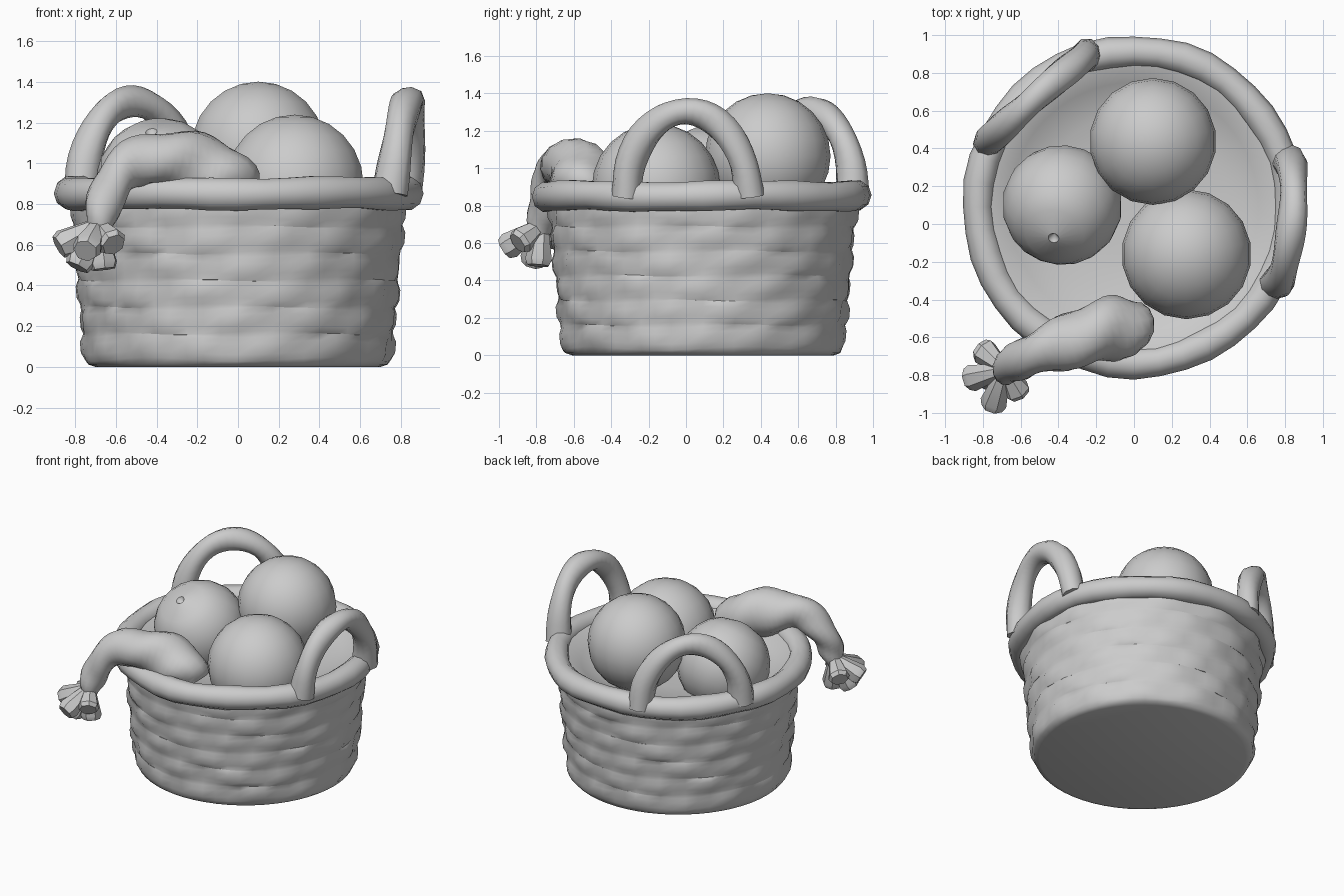
import bpy, bmesh, math
from math import sin, cos, pi, tau, radians
from mathutils import Vector, Matrix

cube = bpy.data.objects.get("Cube")
if cube:
    bpy.data.objects.remove(cube)

CENTRE = Vector((0, 0.09, 0))

clay = bpy.data.materials.new("plain_grey")
clay.use_nodes = True
GREY = (0.6, 0.6, 0.6, 1)
clay.diffuse_color = GREY
clay.node_tree.nodes["Principled BSDF"].inputs["Base Color"].default_value = GREY


def finish(name, bm, angle=50):
    """Turn a bmesh into a smooth shaded object."""
    bmesh.ops.recalc_face_normals(bm, faces=bm.faces)
    mesh = bpy.data.meshes.new(name)
    bm.to_mesh(mesh)
    bm.free()
    mesh.materials.append(clay)
    obj = bpy.data.objects.new(name, mesh)
    bpy.context.collection.objects.link(obj)
    bpy.ops.object.select_all(action="DESELECT")
    obj.select_set(True)
    bpy.context.view_layer.objects.active = obj
    bpy.ops.object.shade_smooth_by_angle(angle=radians(angle))


def skin(name, rings, loop=False, angle=50):
    """Bridge a list of equally sized closed rings of points."""
    bm = bmesh.new()
    rows = [[bm.verts.new(p) for p in ring] for ring in rings]
    n = len(rows[0])
    pairs = list(zip(rows, rows[1:])) + ([(rows[-1], rows[0])] if loop else [])
    for a, b in pairs:
        for i in range(n):
            j = (i + 1) % n
            bm.faces.new((a[i], a[j], b[j], b[i]))
    if not loop:
        bm.faces.new(rows[0])
        bm.faces.new(rows[-1])
    finish(name, bm, angle)


def spline(points, steps):
    """Smooth path through (x, y, z, radius) points."""
    p = [Vector(q) for q in points]
    p = [2 * p[0] - p[1]] + p + [2 * p[-1] - p[-2]]
    out = []
    for a, b, c, d in zip(p, p[1:], p[2:], p[3:]):
        for k in range(steps):
            t = k / steps
            out.append(0.5 * (2 * b + (c - a) * t + (2 * a - 5 * b + 4 * c - d) * t**2
                              + (3 * b - a - 3 * c + d) * t**3))
    return out + [p[-2]]


def tube(name, points, steps=4, sides=10, lobes=2, depth=0.0, twist=0.0, angle=50):
    """Sweep a lobed, twisting section along a path."""
    path = spline(points, steps)
    centres = [q.to_3d() for q in path]
    rings, side = [], None
    for k, c in enumerate(centres):
        tan = (centres[min(k + 1, len(path) - 1)] - centres[max(k - 1, 0)]).normalized()
        if side is None:
            side = tan.orthogonal()
        side = (side - tan * side.dot(tan)).normalized()
        up = tan.cross(side)
        ring = []
        for i in range(sides):
            a = tau * i / sides
            r = path[k].w * (1 + depth * cos(lobes * a + twist * k))
            ring.append(c + (side * cos(a) + up * sin(a)) * r)
        rings.append(ring)
    skin(name, rings, angle=angle)


# Woven basket wall: stacked bands whose bulges alternate from row to row
COLS, BANDS = 56, 6
BASE, TOP = 0.03, 0.82


def polar(radius, a, z):
    return CENTRE + Vector((radius * cos(a), radius * sin(a), z))


def circle(radius, z):
    return [polar(radius, tau * i / COLS, z) for i in range(COLS)]


rings = [circle(0.70, 0), circle(0.735, 0.012)]
step = (TOP - BASE) / BANDS
for band in range(BANDS):
    for f in (0.05, 0.3, 0.7, 0.95):
        z = BASE + step * (band + f)
        ring = []
        for i in range(COLS):
            a = tau * i / COLS
            wave = cos(14 * a + pi * band + 0.8 * sin(3 * a + band))
            r = 0.745 + 0.09 * z + 0.018 * sin(pi * f) * (0.6 + 0.8 * wave)
            ring.append(polar(r, a, z + 0.01 * sin(5 * a + 2 * band)))
        rings.append(ring)
# Inner lining, a wide shallow dish
rings += [circle(0.80, 0.88), circle(0.75, 0.88), circle(0.66, 0.82),
          circle(0.5, 0.765), circle(0.25, 0.74)]
skin("basket_body", rings, angle=65)

# Thick uneven rim
rim = []
for i in range(40):
    a = tau * i / 40
    mid = 0.826 + 0.004 * sin(7 * a)
    thick = 0.082 + 0.004 * sin(11 * a + 1)
    rim.append([polar(mid + thick * cos(b), a, 0.852 + 0.005 * sin(5 * a) + thick * sin(b))
                for b in (tau * j / 10 for j in range(10))])
skin("basket_rim", rim, loop=True, angle=60)


# Two arched rope handles
def handle(name, degrees, radial, half_width, lean):
    turn = Matrix.Rotation(radians(degrees), 3, "Z")
    points = []
    for k in range(9):
        a = pi * k / 8
        local = Vector((radial + lean * sin(a), half_width * cos(a),
                        0.85 + 0.455 * sin(a)))
        points.append((*(CENTRE + turn @ local), 0.085 - 0.01 * sin(a)))
    tube(name, points, steps=3, sides=10, depth=0.08, twist=0.6)


handle("left_handle", -6, 0.785, 0.33, 0.055)
handle("back_right_handle", 131.5, 0.768, 0.345, 0.01)

# Round fruits resting in the basket
for name, centre, radius, dimple in (
        ("back_fruit", (0.10, 0.437, 1.065), 0.336, False),
        ("front_fruit", (0.278, -0.16, 0.895), 0.344, False),
        ("right_fruit", (-0.38, 0.10, 0.905), 0.318, True)):
    bm = bmesh.new()
    bmesh.ops.create_uvsphere(bm, u_segments=18, v_segments=12, radius=radius)
    place = Matrix.Translation(centre)
    if dimple:
        # Small stem hollow, tipped toward the front
        pole = max(bm.verts, key=lambda v: v.co.z)
        pole.co.z -= 0.05
        for v in bm.verts:
            if v.co.z > radius * 0.95 and v is not pole:
                v.co.x *= 0.35
                v.co.y *= 0.35
        place = place @ Matrix.Rotation(radians(35), 4, "X") @ Matrix.Rotation(-0.15, 4, "Y")
    bm.transform(place)
    finish(name, bm, 60)

# Twisted root vegetable hanging over the rim
tube("twisted_root", [(0.00, -0.53, 0.84, 0.12), (-0.05, -0.54, 0.91, 0.155),
                      (-0.17, -0.565, 0.97, 0.165), (-0.32, -0.615, 1.01, 0.148),
                      (-0.46, -0.665, 1.02, 0.122), (-0.57, -0.705, 0.96, 0.105),
                      (-0.64, -0.745, 0.85, 0.092), (-0.67, -0.77, 0.74, 0.08),
                      (-0.69, -0.78, 0.65, 0.055)],
     steps=4, sides=14, depth=0.09, twist=0.75, angle=40)

# Flared leaf stubs at the end of the root
knot = Vector((-0.685, -0.77, 0.70))
for k, tip in enumerate([(-0.88, -0.82, 0.59), (-0.81, -0.66, 0.61), (-0.75, -0.97, 0.57),
                         (-0.61, -0.90, 0.60), (-0.66, -0.79, 0.48), (-0.79, -0.82, 0.49)]):
    end = Vector(tip)
    tube(f"leaf_stub_{k + 1}", [(*knot, 0.035), (*knot.lerp(end, 0.85), 0.074), (*end, 0.06)],
         steps=1, sides=7, angle=35)
